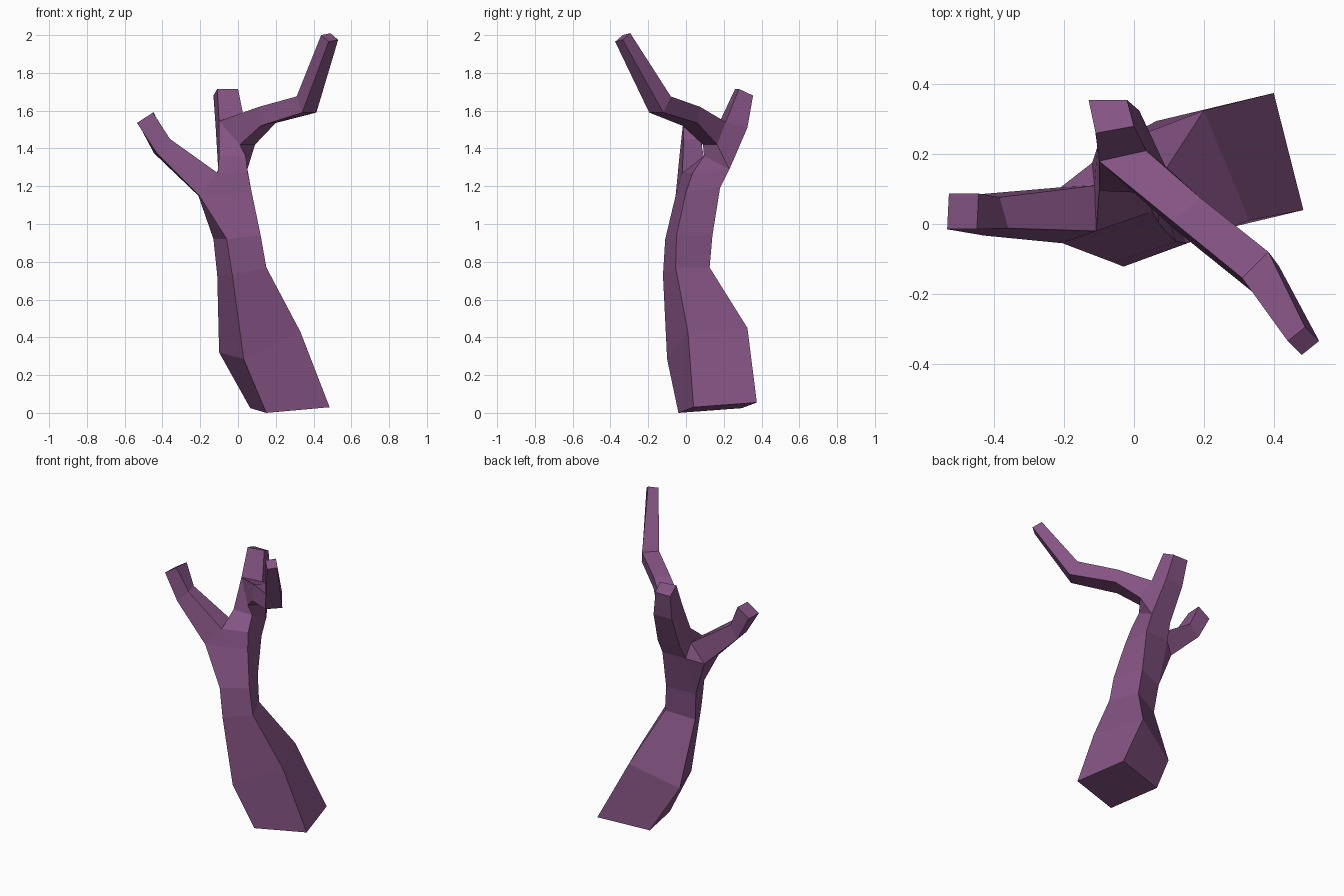
import bpy, bmesh
from mathutils import Vector

if "Cube" in bpy.data.objects:
    bpy.data.objects.remove(bpy.data.objects["Cube"])

bm = bmesh.new()


def pt(x, y, z):
    return bm.verts.new((x, y, z))


def ring(a, b, c, d=None):
    """Four-sided section; the fourth corner completes the parallelogram if omitted."""
    a, b, c = Vector(a), Vector(b), Vector(c)
    d = Vector(d) if d else a + c - b
    return [bm.verts.new(p) for p in (a, b, c, d)]


def face(*vs):
    bm.faces.new(vs)


def loft(rings):
    for lo, hi in zip(rings, rings[1:]):
        for i in range(4):
            j = (i + 1) % 4
            face(lo[i], lo[j], hi[j], hi[i])


# Leaning square trunk, flaring towards the base
trunk = [
    ring((0.15, -0.04, 0.0), (0.485, 0.04, 0.03), (0.40, 0.375, 0.055)),
    ring((0.03, -0.10, 0.285), (0.33, 0.01, 0.43), (0.20, 0.325, 0.45), (-0.10, 0.21, 0.32)),
    ring((-0.03, -0.122, 0.73), (0.15, -0.055, 0.77), (0.07, 0.125, 0.77)),
    ring((-0.06, -0.11, 0.92), (0.12, -0.05, 0.94), (0.05, 0.14, 0.94)),
]
loft(trunk)
face(*reversed(trunk[0]))
A4, B4, C4, D4 = trunk[-1]

# Left branch: bottom front, bottom back, top back, top front
left = [
    ring((-0.205, -0.055, 1.15), (-0.21, 0.105, 1.15), (-0.113, 0.11, 1.27), (-0.108, -0.02, 1.27)),
    ring((-0.43, -0.033, 1.375), (-0.445, 0.085, 1.375), (-0.385, 0.077, 1.45), (-0.36, -0.012, 1.45)),
    ring((-0.535, -0.015, 1.535), (-0.53, 0.087, 1.535), (-0.445, 0.087, 1.59)),
]
loft(left)
face(*left[-1])
L_bf, L_bb, L_tb, L_tf = left[0]

# Lower fork, joining trunk, left branch and neck
B5, Bm = pt(0.072, 0.0, 1.17), pt(0.052, 0.035, 1.27)
C5, D5 = pt(0.05, 0.18, 1.19), pt(-0.12, 0.175, 1.19)
A6, B6, C6, D6 = ring((-0.10, 0.095, 1.36), (0.04, 0.095, 1.36),
                      (0.05, 0.23, 1.29), (-0.105, 0.22, 1.29))
face(A4, B4, B5, L_bf)
face(L_bf, B5, Bm, L_tf)
face(L_tf, Bm, B6, A6)
face(A4, L_bf, L_bb, D4)
face(B4, C4, C5, B5)
face(B5, C5, C6, Bm)
face(Bm, C6, B6)
face(C4, D4, D5, C5)
face(D4, L_bb, D5)
face(L_bb, L_tb, D5)
face(C5, D5, D6, C6)
face(D5, L_tb, D6)
face(L_tf, A6, D6, L_tb)

# Right branch: top left, bottom left, bottom right, top right
right = [
    ring((-0.10, 0.18, 1.545), (0.01, 0.09, 1.42), (0.09, 0.165, 1.42), (0.035, 0.21, 1.54)),
    ring((0.11, 0.008, 1.62), (0.12, -0.018, 1.52), (0.20, 0.06, 1.535), (0.19, 0.075, 1.62)),
    ring((0.31, -0.155, 1.675), (0.34, -0.195, 1.59), (0.415, -0.12, 1.59)),
    ring((0.44, -0.335, 2.0), (0.48, -0.375, 1.965), (0.53, -0.335, 1.975)),
]
loft(right)
face(*right[-1])
P1, P3, P4, P2 = right[0]

# Upper fork and short back stub
c1, d1 = pt(0.015, 0.325, 1.51), pt(-0.118, 0.32, 1.51)
a2, b2, c2, d2 = ring((-0.11, 0.26, 1.715), (0.0, 0.28, 1.715),
                      (-0.02, 0.355, 1.68), (-0.13, 0.355, 1.68))
face(A6, B6, P3, P1)
face(B6, C6, P4, P3)
face(P4, C6, c1, P2)
face(C6, D6, d1, c1)
face(D6, A6, P1, d1)
face(P1, P2, b2, a2)
face(P2, c1, c2, b2)
face(c1, d1, d2, c2)
face(d1, P1, a2, d2)
face(a2, b2, c2, d2)

bmesh.ops.recalc_face_normals(bm, faces=bm.faces[:])
mesh = bpy.data.meshes.new("bare_tree")
bm.to_mesh(mesh)
bm.free()
tree = bpy.data.objects.new("bare_tree", mesh)
bpy.context.collection.objects.link(tree)

# Single flat bark colour
bark = bpy.data.materials.new("purple_bark")
bark.diffuse_color = (0.235, 0.088, 0.23, 1)
bark.use_nodes = True
bark.node_tree.nodes["Principled BSDF"].inputs["Base Color"].default_value = bark.diffuse_color
mesh.materials.append(bark)
